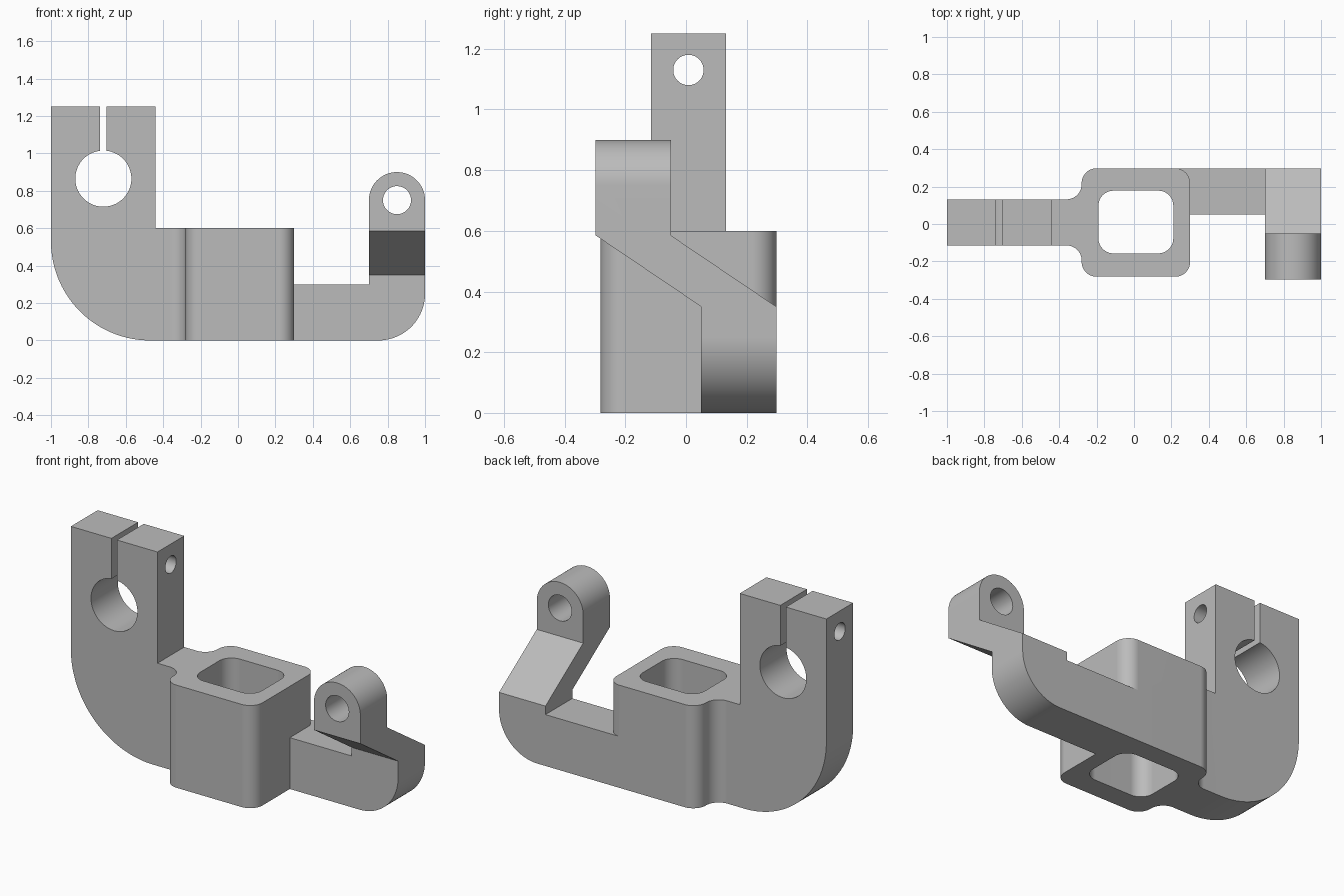
import bpy, bmesh, math

if "Cube" in bpy.data.objects:
    bpy.data.objects.remove(bpy.data.objects["Cube"])

grey = bpy.data.materials.new("plain grey")
grey.use_nodes = True
colour = (0.5, 0.5, 0.5, 1)
grey.diffuse_color = colour
grey.node_tree.nodes["Principled BSDF"].inputs["Base Color"].default_value = colour


def arc(cu, cv, r, start, end, steps=20):
    """Points along an arc, angles in degrees."""
    angles = [math.radians(start + (end - start) * i / steps) for i in range(steps + 1)]
    return [(cu + r * math.cos(a), cv + r * math.sin(a)) for a in angles]


def circle(cu, cv, r):
    return arc(cu, cv, r, 0, 360, 64)[:-1]


def rounded_rect(u0, u1, v0, v1, r):
    return (arc(u1 - r, v1 - r, r, 0, 90) + arc(u0 + r, v1 - r, r, 90, 180)
            + arc(u0 + r, v0 + r, r, 180, 270) + arc(u1 - r, v0 + r, r, 270, 360))


def prism(name, outline, axis, low, high):
    """Extrude a 2D outline along one axis."""
    place = {"x": lambda u, v, w: (w, u, v),
             "y": lambda u, v, w: (u, w, v),
             "z": lambda u, v, w: (u, v, w)}[axis]
    bm = bmesh.new()
    rings = [[bm.verts.new(place(u, v, w)) for u, v in outline] for w in (low, high)]
    bm.faces.new(rings[0])
    bm.faces.new(rings[1])
    n = len(outline)
    for i in range(n):
        j = (i + 1) % n
        bm.faces.new((rings[0][i], rings[0][j], rings[1][j], rings[1][i]))
    bmesh.ops.recalc_face_normals(bm, faces=bm.faces)
    mesh = bpy.data.meshes.new(name)
    bm.to_mesh(mesh)
    bm.free()
    mesh.materials.append(grey)
    obj = bpy.data.objects.new(name, mesh)
    bpy.context.collection.objects.link(obj)
    return obj


def combine(target, tool, operation):
    """Apply a boolean and remove the tool."""
    bpy.context.view_layer.objects.active = target
    mod = target.modifiers.new("combine", "BOOLEAN")
    mod.operation = operation
    mod.solver = "EXACT"
    mod.object = tool
    bpy.ops.object.modifier_apply(modifier=mod.name)
    bpy.data.objects.remove(tool)


ARM_F, ARM_B = -0.115, 0.132     # clamp arm front and back
BODY_F, BODY_B = -0.282, 0.298   # socket body front and back
R = 0.08

# Upright clamp arm with its swept lower corner
arm_outline = (arc(-0.47, 0.53, 0.53, 180, 270, 40)
               + [(-0.25, 0), (-0.25, 0.6), (-0.44, 0.6), (-0.44, 1.25), (-1, 1.25)])
bracket = prism("bracket", arm_outline, "y", ARM_F, ARM_B)

# Socket body, flared into the clamp arm
body_outline = (arc(0.3 - R, BODY_F + R, R, 270, 360) + arc(0.3 - R, BODY_B - R, R, 0, 90)
                + arc(-0.28 + R, BODY_B - R, R, 90, 180)
                + arc(-0.28 - R, ARM_B + R, R, 360, 270)
                + arc(-0.28 - R, ARM_F - R, R, 90, 0)
                + arc(-0.28 + R, BODY_F + R, R, 180, 270))
combine(bracket, prism("socket_body", body_outline, "z", 0, 0.6), "UNION")

# Side arm and offset lug: front silhouette crossed with side silhouette
lug_front = ([(0.215, 0)] + arc(0.75, 0.25, 0.25, 270, 360, 32)
             + arc(0.85, 0.75, 0.15, 0, 180, 40) + [(0.7, 0.3), (0.215, 0.3)])
lug_side = [(BODY_B, 0), (BODY_B, 0.35), (-0.05, 0.585), (-0.05, 1),
            (-0.298, 1), (-0.298, 0.585), (0.05, 0.35), (0.05, 0)]
side_arm = prism("side_arm", lug_front, "y", -0.5, 0.5)
combine(side_arm, prism("side_profile", lug_side, "x", 0, 1.2), "INTERSECT")
combine(bracket, side_arm, "UNION")

# Openings: square socket, clamp bore, slot, pinch bolt hole, lug hole
slot = [(-0.738, 0.87), (-0.702, 0.87), (-0.702, 1.4), (-0.738, 1.4)]
for cutter in (
    prism("socket_cut", rounded_rect(-0.19, 0.21, -0.157, 0.178, R), "z", -0.2, 0.8),
    prism("bore_cut", circle(-0.72, 0.865, 0.15), "y", -0.5, 0.5),
    prism("slot_cut", slot, "y", -0.5, 0.5),
    prism("bolt_cut", circle(0.008, 1.13, 0.05), "x", -1.2, -0.3),
    prism("lug_cut", circle(0.85, 0.75, 0.075), "y", -0.5, 0.5),
):
    combine(bracket, cutter, "DIFFERENCE")

# Smooth the curved walls, keep flat faces flat
bpy.ops.object.select_all(action="DESELECT")
bracket.select_set(True)
bpy.context.view_layer.objects.active = bracket
bpy.ops.object.shade_smooth_by_angle(angle=math.radians(30))
weighted = bracket.modifiers.new("flat_normals", "WEIGHTED_NORMAL")
weighted.keep_sharp = True
